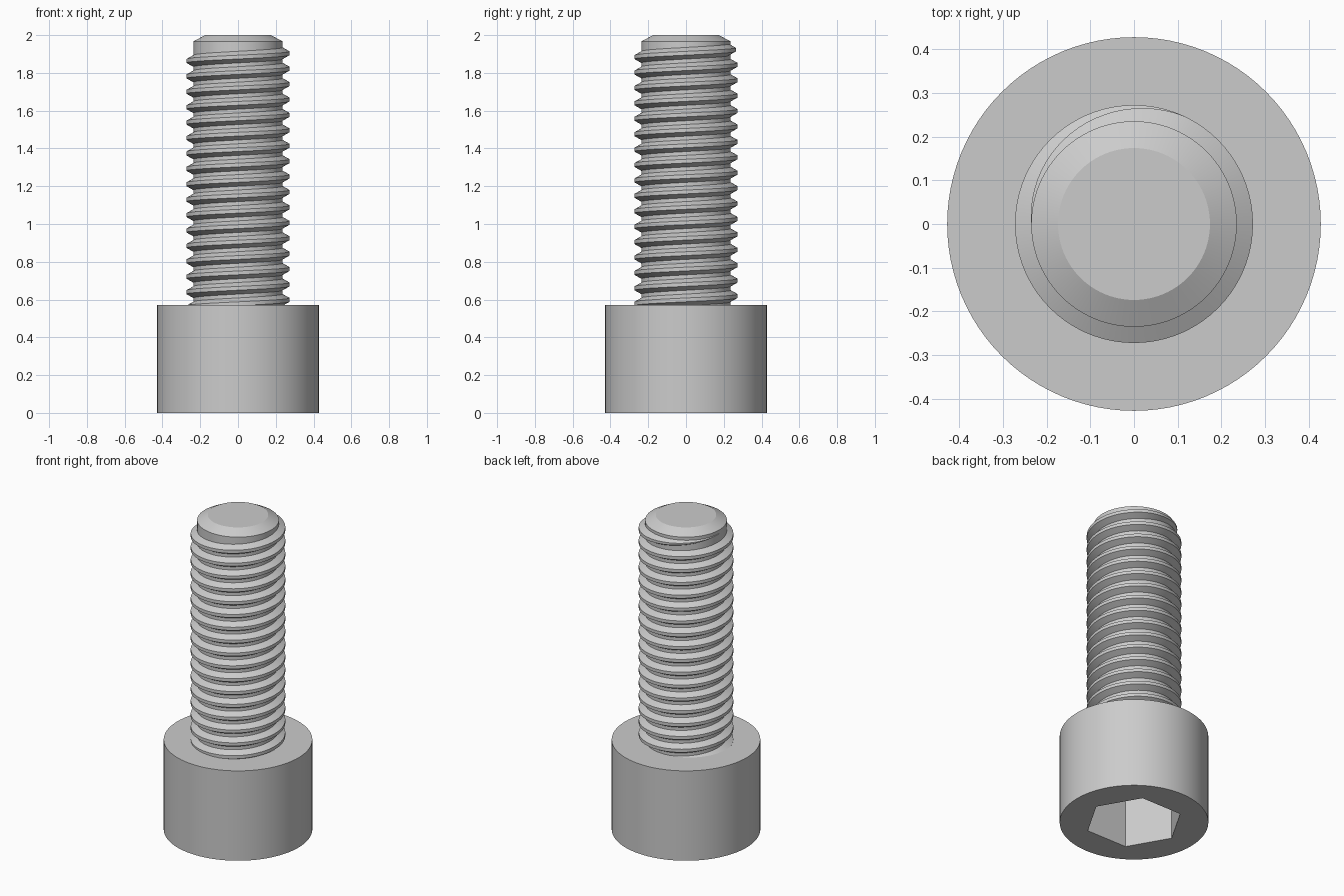
import bpy, bmesh, math

if "Cube" in bpy.data.objects:
    bpy.data.objects.remove(bpy.data.objects["Cube"])

HEAD_R, HEAD_H = 0.428, 0.571
ROOT_R, CREST_R = 0.2355, 0.2726
PITCH = 0.0816
SEGS = 96

steel = bpy.data.materials.new("grey steel")
steel.diffuse_color = (0.6, 0.6, 0.6, 1)
steel.use_nodes = True
steel.node_tree.nodes["Principled BSDF"].inputs["Base Color"].default_value = steel.diffuse_color


def make_object(name, bm):
    bmesh.ops.recalc_face_normals(bm, faces=bm.faces)
    mesh = bpy.data.meshes.new(name)
    bm.to_mesh(mesh)
    bm.free()
    mesh.materials.append(steel)
    obj = bpy.data.objects.new(name, mesh)
    bpy.context.collection.objects.link(obj)
    return obj


def activate(obj):
    bpy.ops.object.select_all(action='DESELECT')
    obj.select_set(True)
    bpy.context.view_layer.objects.active = obj


def smooth(obj, angle=20):
    activate(obj)
    bpy.ops.object.shade_smooth_by_angle(angle=math.radians(angle))


def stacked(name, profile, sides):
    """Closed solid from (radius, height) rings with flat end caps."""
    bm = bmesh.new()
    rings = [[bm.verts.new((r * math.cos(2 * math.pi * i / sides),
                            r * math.sin(2 * math.pi * i / sides), z))
              for i in range(sides)] for r, z in profile]
    for a, b in zip(rings, rings[1:]):
        for i in range(sides):
            j = (i + 1) % sides
            bm.faces.new((a[i], a[j], b[j], b[i]))
    bm.faces.new(rings[0][::-1])
    bm.faces.new(rings[-1])
    return make_object(name, bm)


# Cylindrical head with a hexagonal socket in its underside
head = stacked("head", [(HEAD_R, 0), (HEAD_R, HEAD_H)], SEGS)
cutter = stacked("socket_cutter", [(0.283, -0.1), (0.283, 0.32)], 6)
cutter.hide_render = True
cut = head.modifiers.new("socket", 'BOOLEAN')
cut.operation = 'DIFFERENCE'
cut.solver = 'EXACT'
cut.object = cutter
activate(head)
bpy.ops.object.modifier_apply(modifier=cut.name)
bpy.data.objects.remove(cutter)
smooth(head)

# Shank with a chamfered tip
shank = stacked("shank", [(ROOT_R, HEAD_H - 0.02), (ROOT_R, 1.967), (0.174, 2.0)], SEGS)
smooth(shank)

# Helical thread: a truncated V ridge that runs out just below the tip
STEPS = 72                      # steps per turn
END = math.pi                   # angle where the ridge vanishes
FADE = math.radians(114)        # length of the run-out
Z_AT_ZERO = 1.904               # crest height at angle zero
CREST_HALF = 0.010
turns = (Z_AT_ZERO + PITCH / 2 - (HEAD_H - 0.04)) / PITCH
count = int(turns * STEPS)
bm = bmesh.new()
rows = []
for k in range(count + 1):
    a = END - 2 * math.pi * (count - k) / STEPS
    full = max(0.02, min(1.0, (END - a) / FADE))
    depth = (CREST_R - ROOT_R) * full
    z = Z_AT_ZERO + PITCH * a / (2 * math.pi)
    crest = CREST_HALF * full
    base = crest + depth * math.tan(math.radians(30))
    section = [(ROOT_R - 0.001, -base), (ROOT_R + depth, -crest),
               (ROOT_R + depth, crest), (ROOT_R - 0.001, base)]
    rows.append([bm.verts.new((r * math.cos(a), r * math.sin(a), z + dz))
                 for r, dz in section])
for p, q in zip(rows, rows[1:]):
    for i in range(4):
        j = (i + 1) % 4
        bm.faces.new((p[i], q[i], q[j], p[j]))
bm.faces.new(rows[0])
bm.faces.new(rows[-1][::-1])
thread = make_object("thread", bm)
smooth(thread)
